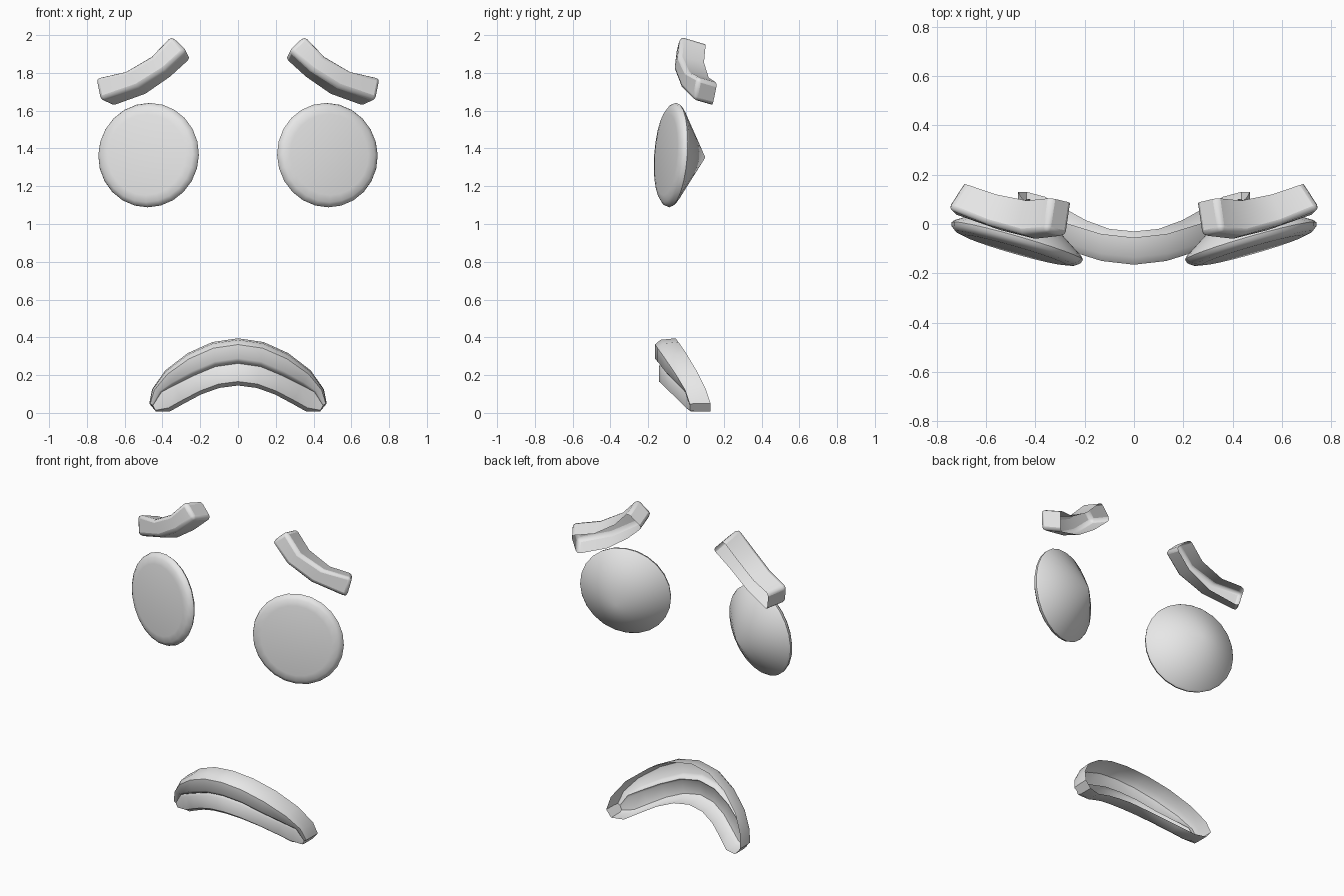
import bpy, bmesh, math
from mathutils import Vector, Matrix

if "Cube" in bpy.data.objects:
    bpy.data.objects.remove(bpy.data.objects["Cube"])

grey = bpy.data.materials.new("plain_grey")
grey.diffuse_color = (0.8, 0.8, 0.8, 1)
grey.use_nodes = True
grey.node_tree.nodes["Principled BSDF"].inputs["Base Color"].default_value = grey.diffuse_color


def make_object(name, bm, angle):
    mesh = bpy.data.meshes.new(name)
    bm.to_mesh(mesh)
    bm.free()
    mesh.materials.append(grey)
    ob = bpy.data.objects.new(name, mesh)
    bpy.context.collection.objects.link(ob)
    bpy.ops.object.select_all(action='DESELECT')
    bpy.context.view_layer.objects.active = ob
    ob.select_set(True)
    bpy.ops.object.shade_smooth_by_angle(angle=math.radians(angle))
    return ob


def loft(sections, cap_start, cap_end):
    """Open-backed shell through sections running top-back, front, bottom-back."""
    bm = bmesh.new()
    rows = [[bm.verts.new(p) for p in s] for s in sections]
    for a, b in zip(rows, rows[1:]):
        for k in range(len(a) - 1):
            bm.faces.new((a[k], a[k + 1], b[k + 1], b[k]))
    if cap_start:
        bm.faces.new(rows[0][::-1])
    if cap_end:
        bm.faces.new(rows[-1])
    return bm


def mirror(ob):
    m = ob.modifiers.new("mirror", 'MIRROR')
    m.use_clip = True
    m.merge_threshold = 0.001


# Eyebrows: upper front edge, lower front edge, depth vector per station
brow = [
    ((0.355, -0.03, 2.00), (0.270, -0.050, 1.92), (-0.02, 0.135, -0.04)),
    ((0.460, -0.04, 1.89), (0.385, -0.065, 1.815), (-0.025, 0.135, -0.035)),
    ((0.600, -0.00, 1.81), (0.530, -0.030, 1.725), (-0.04, 0.120, -0.035)),
    ((0.758, 0.065, 1.775), (0.735, 0.040, 1.655), (-0.065, 0.10, -0.03)),
]
sections = []
for u, l, d in brow:
    u, l, d = Vector(u), Vector(l), Vector(d)
    sections.append([u + d, u, l, l + d])
eyebrows = make_object("eyebrows", loft(sections, True, True), 50)
bev = eyebrows.modifiers.new("rounded_edges", 'BEVEL')
bev.width = 0.022
bev.segments = 2
bev.limit_method = 'ANGLE'
bev.angle_limit = math.radians(50)
mirror(eyebrows)

# Eyes: lathed disc with a flat front, rounded rim and conical back
profile = [(0.215, -0.032), (0.252, -0.025), (0.272, -0.010), (0.277, 0.006),
           (0.268, 0.018)]
N = 24
bm = bmesh.new()
rings = [[bm.verts.new((r * math.cos(2 * math.pi * i / N), y,
                        r * math.sin(2 * math.pi * i / N))) for i in range(N)]
         for r, y in profile]
front = bm.verts.new((0, -0.034, 0))
apex = bm.verts.new((0, 0.185, 0))
for i in range(N):
    j = (i + 1) % N
    bm.faces.new((front, rings[0][i], rings[0][j]))
    for a, b in zip(rings, rings[1:]):
        bm.faces.new((a[i], b[i], b[j], a[j]))
    bm.faces.new((rings[-1][i], apex, rings[-1][j]))
bmesh.ops.recalc_face_normals(bm, faces=bm.faces)
bm.transform(Matrix.Translation((0.475, -0.075, 1.365))
             @ Matrix.Rotation(math.radians(16), 4, 'Z')
             @ Matrix.Rotation(math.radians(-4), 4, 'X'))
mirror(make_object("eyes", bm, 50))

# Mouth: outer edge, lip crease, inner edge (x, z) and front depth per station
mouth = [
    ((0.000, 0.395), (0.000, 0.262), (0.000, 0.145), -0.165),
    ((0.135, 0.375), (0.120, 0.245), (0.100, 0.132), -0.150),
    ((0.265, 0.317), (0.240, 0.195), (0.195, 0.098), -0.110),
    ((0.385, 0.225), (0.340, 0.145), (0.285, 0.050), -0.055),
    ((0.455, 0.125), (0.405, 0.110), (0.360, 0.008), -0.005),
    ((0.470, 0.050), (0.450, 0.040), (0.435, 0.008), 0.020),
]
sections = []
for i, (o, c, n, y) in enumerate(mouth):
    o, c, n = Vector(o), Vector(c), Vector(n)
    groove = (0.035, 0.035, 0.032, 0.028, 0.012, 0.0)[i]
    low = (0.022, 0.022, 0.02, 0.015, 0.005, 0.0)[i]

    def at(p, dy):
        return (p.x, y + dy, p.y)
    sections.append([
        at(o, 0.11), at(o.lerp(c, 0.06), 0.03), at(o.lerp(c, 0.25), 0),
        at(o.lerp(c, 0.80), 0), at(o.lerp(c, 0.93), groove * 0.4),
        at(c, groove), at(c.lerp(n, 0.12), low),
        at(c.lerp(n, 0.82), low), at(n, low + 0.025), at(n, 0.135 - i * 0.005)])
mirror(make_object("mouth", loft(sections, False, True), 45))
